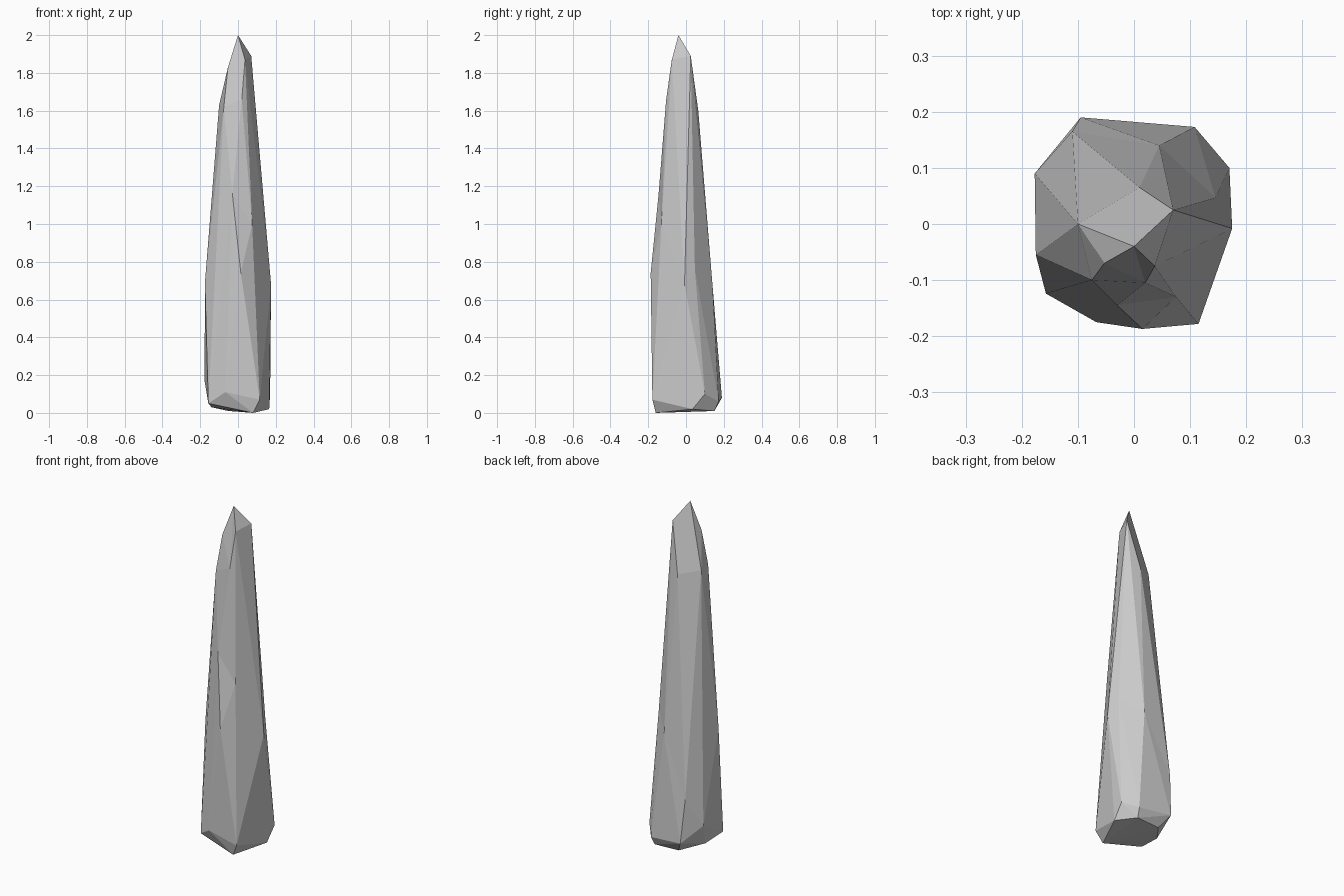
import bpy, bmesh
from mathutils import Vector

if "Cube" in bpy.data.objects:
    bpy.data.objects.remove(bpy.data.objects["Cube"])

# Crystal corners, from the tip down
tip = [(0, -.04, 2), (.07, .025, 1.89), (.037, -.075, 1.87), (-.053, -.07, 1.83),
       (-.1, 0, 1.63), (-.075, -.1, 1.62), (.01, .065, 1.6)]
body = [(.175, -.008, .68), (-.175, -.055, .69), (.015, -.187, .74),
        (-.177, .09, .17), (-.11, .165, .33)]
foot = [(-.095, .19, .08), (.108, .173, .06), (.17, .1, .1), (.115, -.178, .07),
        (-.067, -.175, .11), (-.157, -.124, .05)]
base = [(.08, -.16, 0), (.165, .035, .02), (.1, .15, .01), (-.05, .14, .01),
        (-.14, .02, .03)]
# Shallow dents: pushed out for the hull, then moved back to their true place
dents = [(.145, .047, .76), (.045, .14, .68), (.02, -.105, 1.66),
         (-.03, -.145, 1.16), (.075, -.13, 1.0)]

bm = bmesh.new()
for p in tip + body + foot + base:
    bm.verts.new(p)
moved = []
for x, y, z in dents:
    v = bm.verts.new((x * 1.2, y * 1.2, z))
    moved.append((v, Vector((x, y, z))))
bmesh.ops.convex_hull(bm, input=bm.verts[:])
for v, p in moved:
    v.co = p
bmesh.ops.delete(bm, geom=[v for v in bm.verts if not v.link_faces], context='VERTS')
bmesh.ops.recalc_face_normals(bm, faces=bm.faces[:])

# Flat-faced shard
mesh = bpy.data.meshes.new("crystal_shard")
bm.to_mesh(mesh)
bm.free()
bpy.context.collection.objects.link(bpy.data.objects.new("crystal_shard", mesh))
